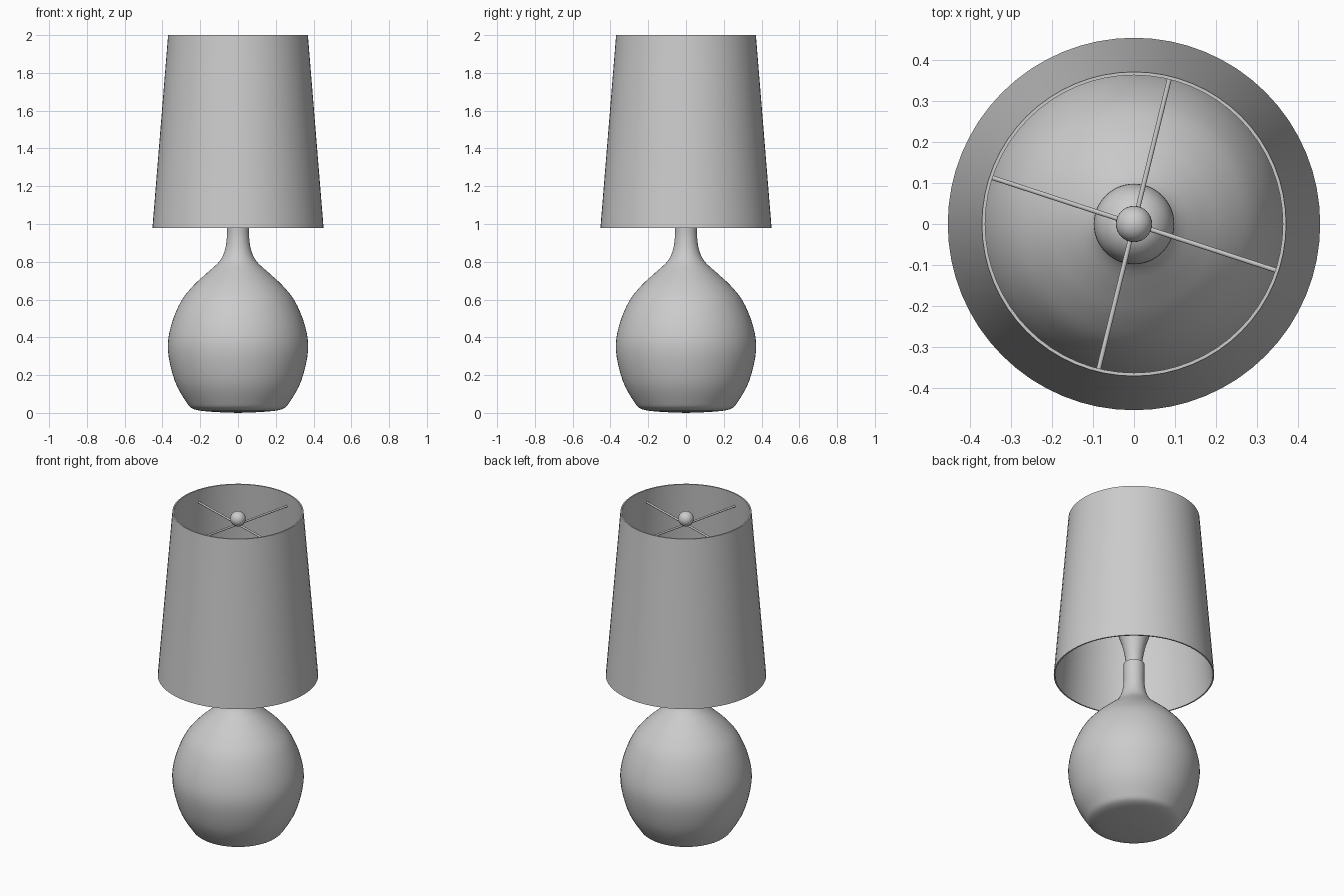
import bpy, bmesh, math
from mathutils import Vector

if "Cube" in bpy.data.objects:
    bpy.data.objects.remove(bpy.data.objects["Cube"])

grey = bpy.data.materials.new("plain_grey")
grey.diffuse_color = (0.6, 0.6, 0.6, 1)
grey.use_nodes = True
grey.node_tree.nodes["Principled BSDF"].inputs["Base Color"].default_value = grey.diffuse_color


def finish(bm, name, angle=35):
    bmesh.ops.remove_doubles(bm, verts=bm.verts, dist=1e-5)
    bmesh.ops.recalc_face_normals(bm, faces=bm.faces)
    me = bpy.data.meshes.new(name)
    bm.to_mesh(me)
    bm.free()
    me.materials.append(grey)
    ob = bpy.data.objects.new(name, me)
    bpy.context.collection.objects.link(ob)
    bpy.ops.object.select_all(action='DESELECT')
    ob.select_set(True)
    bpy.context.view_layer.objects.active = ob
    bpy.ops.object.shade_smooth_by_angle(angle=math.radians(angle))
    return ob


def smooth_profile(pts, steps=4):
    # Catmull-Rom curve through the (radius, height) points
    p = [Vector(q) for q in [pts[0]] + pts + [pts[-1]]]
    out = []
    for a, b, c, d in zip(p, p[1:], p[2:], p[3:]):
        for i in range(steps):
            t = i / steps
            out.append(0.5 * (2 * b + (c - a) * t + (2 * a - 5 * b + 4 * c - d) * t * t
                              + (3 * b - a - 3 * c + d) * t ** 3))
    return out + [p[-1]]


def lathe(name, profile, closed=False, seg=64):
    bm = bmesh.new()
    vs = [bm.verts.new((max(r, 0), 0, z)) for r, z in profile]
    pairs = list(zip(vs, vs[1:])) + ([(vs[-1], vs[0])] if closed else [])
    es = [bm.edges.new(e) for e in pairs]
    bmesh.ops.spin(bm, geom=vs + es, axis=(0, 0, 1), cent=(0, 0, 0),
                   angle=2 * math.pi, steps=seg)
    return finish(bm, name)


# Gourd-shaped body with its neck
body = smooth_profile([(0.0, 0.0), (0.14, 0.006), (0.235, 0.02), (0.275, 0.06),
                       (0.335, 0.17), (0.371, 0.33), (0.355, 0.46), (0.302, 0.59),
                       (0.235, 0.675), (0.165, 0.74), (0.10, 0.80), (0.07, 0.86),
                       (0.059, 0.93), (0.059, 0.98)])
lathe("lamp_body", body + [(0.059, 1.05), (0.0, 1.05)])

# Light bulb standing in the neck
lathe("light_bulb", smooth_profile([(0.048, 1.04), (0.05, 1.09), (0.066, 1.17),
                                    (0.088, 1.24), (0.098, 1.31), (0.085, 1.365),
                                    (0.05, 1.40), (0.0, 1.412)]))

# Tapered thin-walled shade
lathe("lamp_shade", [(0.453, 0.98), (0.37, 2.0), (0.362, 2.0), (0.445, 0.98)], closed=True)

# Four spokes holding the shade
for i, deg in enumerate((76.3, 161.9, 256.3, 341.9)):
    bm = bmesh.new()
    bmesh.ops.create_cone(bm, cap_ends=True, segments=10, radius1=0.006, radius2=0.006, depth=0.365)
    d = Vector((math.cos(math.radians(deg)), math.sin(math.radians(deg)), 0))
    bmesh.ops.rotate(bm, verts=bm.verts, matrix=d.to_track_quat('Z', 'Y').to_matrix())
    bmesh.ops.translate(bm, verts=bm.verts, vec=d * 0.1825 + Vector((0, 0, 1.92)))
    finish(bm, f"shade_spoke_{i + 1}", 45)

# Ball finial on the spokes
bm = bmesh.new()
bmesh.ops.create_uvsphere(bm, u_segments=32, v_segments=16, radius=0.044)
bmesh.ops.translate(bm, verts=bm.verts, vec=(0, 0, 1.955))
finish(bm, "finial")
